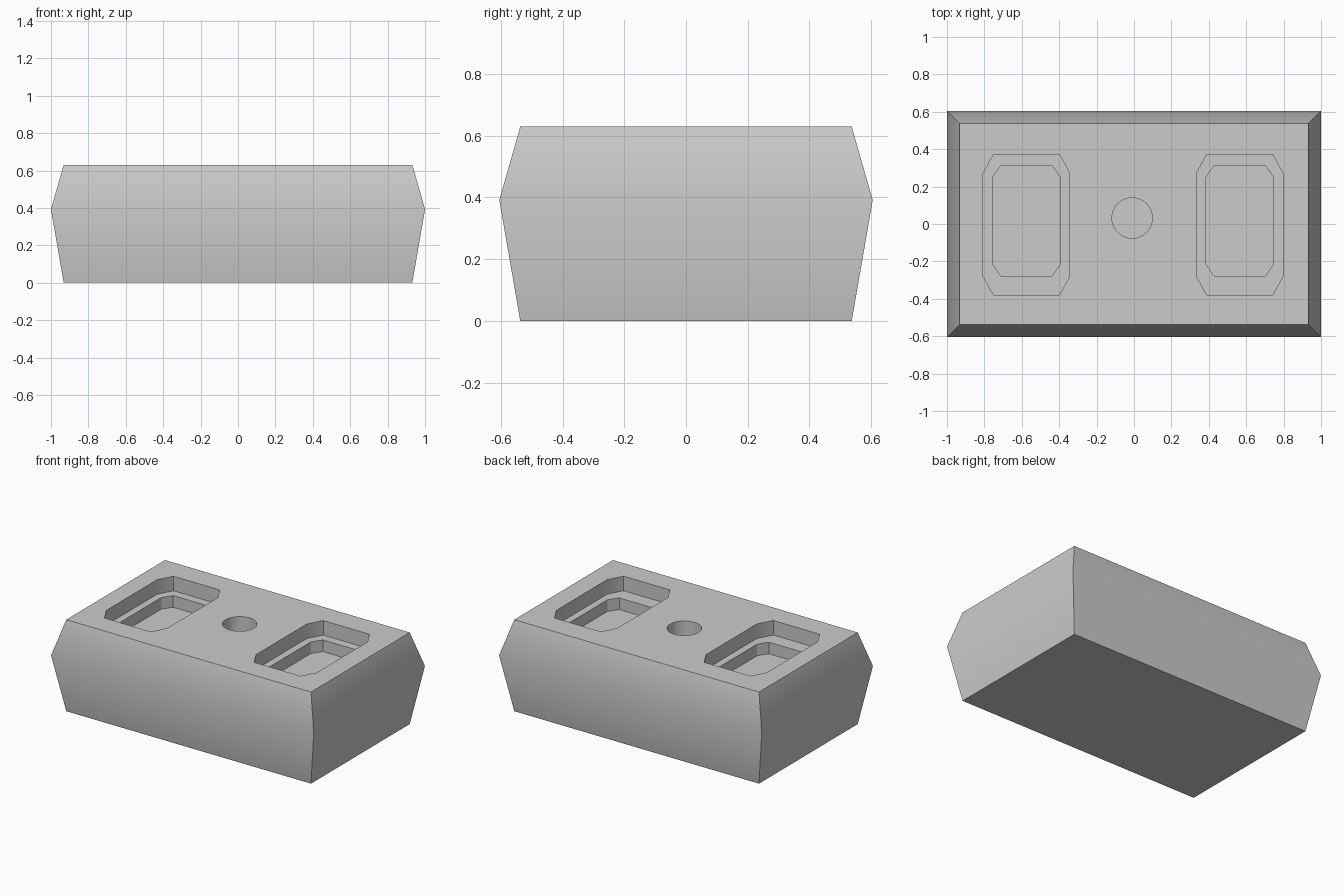
import bpy, bmesh, math

if "Cube" in bpy.data.objects:
    bpy.data.objects.remove(bpy.data.objects["Cube"], do_unlink=True)

TOP = 0.63

grey = bpy.data.materials.new("plain grey")
grey.use_nodes = True
colour = (0.6, 0.6, 0.6, 1)
grey.diffuse_color = colour
grey.node_tree.nodes["Principled BSDF"].inputs["Base Color"].default_value = colour


def loft(name, rings):
    """Skin a stack of equal-length rings and cap both ends."""
    bm = bmesh.new()
    loops = [[bm.verts.new(p) for p in ring] for ring in rings]
    n = len(loops[0])
    for low, high in zip(loops, loops[1:]):
        for i in range(n):
            j = (i + 1) % n
            bm.faces.new((low[i], low[j], high[j], high[i]))
    bm.faces.new(loops[0][::-1])
    bm.faces.new(loops[-1])
    mesh = bpy.data.meshes.new(name)
    bm.to_mesh(mesh)
    bm.free()
    mesh.materials.append(grey)
    obj = bpy.data.objects.new(name, mesh)
    bpy.context.collection.objects.link(obj)
    return obj


def rectangle(x, y, z):
    return [(-x, -y, z), (x, -y, z), (x, y, z), (-x, y, z)]


def octagon(cx, cy, x, y, cut_x, cut_y, z):
    corner = [(x, -y + cut_y), (x, y - cut_y), (x - cut_x, y), (cut_x - x, y),
              (-x, y - cut_y), (-x, cut_y - y), (cut_x - x, -y), (x - cut_x, -y)]
    return [(cx + a, cy + b, z) for a, b in corner]


def circle(cx, cy, r, z, n=32):
    angles = [math.tau * i / n for i in range(n)]
    return [(cx + r * math.cos(a), cy + r * math.sin(a), z) for a in angles]


# Block with a ridge round its sides
block = loft("block", [rectangle(0.932, 0.537, 0), rectangle(1, 0.605, 0.392),
                       rectangle(0.932, 0.537, TOP)])

# Two stepped pockets and a round hole
cutters = []
for side, cx in (("right", -0.575), ("left", 0.565)):
    cutters.append(loft(side + "_pocket_cutter", [
        octagon(cx, -0.004, 0.231, 0.376, 0.055, 0.1, z) for z in (TOP - 0.1, TOP + 0.1)]))
    cutters.append(loft(side + "_recess_cutter", [
        octagon(cx, 0.017, 0.182, 0.295, 0.045, 0.065, z) for z in (TOP - 0.18, TOP + 0.1)]))
cutters.append(loft("hole_cutter", [circle(-0.01, 0.032, 0.108, z)
                                    for z in (TOP - 0.1, TOP + 0.1)]))

bpy.ops.object.select_all(action="DESELECT")
block.select_set(True)
bpy.context.view_layer.objects.active = block
for cutter in cutters:
    cutter.hide_render = True
    cut = block.modifiers.new("cut", "BOOLEAN")
    cut.operation = "DIFFERENCE"
    cut.solver = "EXACT"
    cut.object = cutter
    bpy.ops.object.modifier_apply(modifier=cut.name)
    bpy.data.objects.remove(cutter, do_unlink=True)

bpy.ops.object.shade_smooth_by_angle(angle=math.radians(30))
